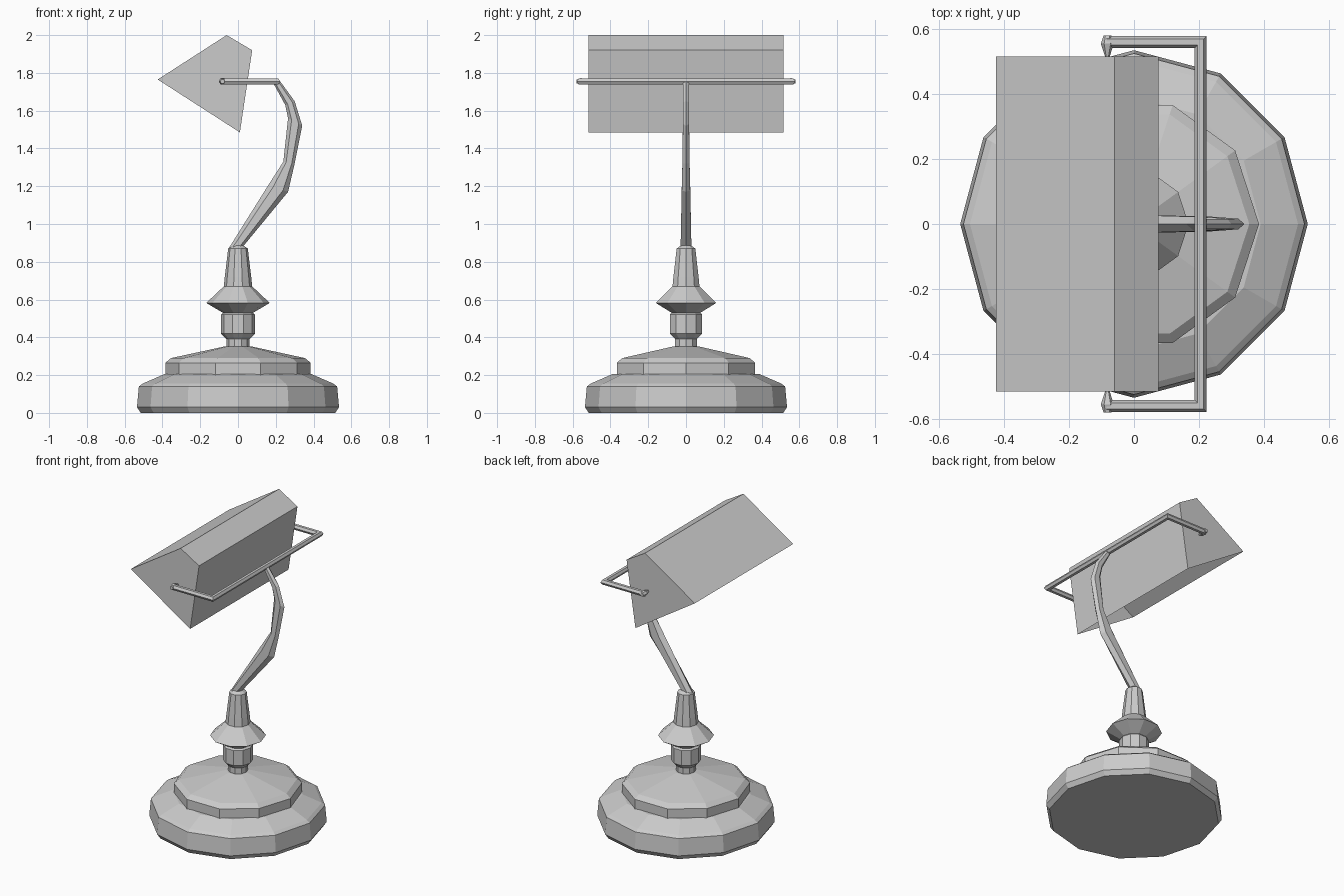
import bpy, bmesh, math
from mathutils import Vector

if "Cube" in bpy.data.objects:
    bpy.data.objects.remove(bpy.data.objects["Cube"])


def finish(name, bm, fix_normals=True):
    if fix_normals:
        bmesh.ops.recalc_face_normals(bm, faces=bm.faces)
    mesh = bpy.data.meshes.new(name)
    bm.to_mesh(mesh)
    bm.free()
    ob = bpy.data.objects.new(name, mesh)
    bpy.context.collection.objects.link(ob)
    return ob


def loft(name, rings):
    """Skin a list of equal-length point loops and cap both ends."""
    bm = bmesh.new()
    loops = [[bm.verts.new(p) for p in ring] for ring in rings]
    n = len(loops[0])
    for a, b in zip(loops, loops[1:]):
        for i in range(n):
            j = (i + 1) % n
            bm.faces.new((a[i], a[j], b[j], b[i]))
    bm.faces.new(loops[0][::-1])
    bm.faces.new(loops[-1])
    return finish(name, bm)


def lathe(name, profile, sides, turn=0.0):
    angles = [turn + math.tau * i / sides for i in range(sides)]
    return loft(name, [[(r * math.cos(a), r * math.sin(a), z) for a in angles]
                       for r, z in profile])


def tube(name, path, radius, sides=6):
    """Mitred tube through a horizontal path."""
    pts = [Vector(p) for p in path]
    up = Vector((0, 0, 1))
    rings = []
    for i, p in enumerate(pts):
        d0 = (p - pts[max(i - 1, 0)]).normalized()
        d1 = (pts[min(i + 1, len(pts) - 1)] - p).normalized()
        d = (d0 + d1).normalized()
        stretch = 1 / max(d.dot(d1 if d1.length else d0), 0.5)
        side = d.cross(up) * stretch
        rings.append([p + radius * (side * math.cos(t) + up * math.sin(t))
                      for t in (math.tau * k / sides for k in range(sides))])
    return loft(name, rings)


# Stepped foot
lathe("base_plate", [(0.515, 0), (0.535, 0.03), (0.525, 0.14), (0.505, 0.155),
                     (0.39, 0.205)], 12)
lathe("base_step", [(0.385, 0.19), (0.385, 0.265), (0.355, 0.29),
                    (0.07, 0.352)], 10)

# Turned stem with flared collar
lathe("stem", [(0.06, 0.345), (0.06, 0.39), (0.09, 0.42), (0.09, 0.52),
               (0.08, 0.53), (0.168, 0.582), (0.075, 0.67), (0.07, 0.72),
               (0.052, 0.87), (0.03, 0.885)], 10)

# Curved arm: inner point, outer point (x, z) and half width in y
sections = [((-0.05, 0.87), (0.03, 0.885), 0.033),
            ((0.16, 1.205), (0.265, 1.17), 0.026),
            ((0.24, 1.33), (0.30, 1.32), 0.022),
            ((0.265, 1.56), (0.34, 1.52), 0.019),
            ((0.25, 1.63), (0.30, 1.65), 0.018),
            ((0.19, 1.74), (0.22, 1.76), 0.017)]
rings = []
for (xi, zi), (xo, zo), w in sections:
    mid = Vector(((xi + xo) / 2, 0, (zi + zo) / 2))
    half = Vector(((xo - xi) / 2, 0, (zo - zi) / 2))
    rings.append([mid + half * math.cos(t) + Vector((0, w * math.sin(t), 0))
                  for t in (math.tau * k / 6 for k in range(6))])
loft("arm", rings)

# Yoke holding the shade, with a pivot pin at each end
Z = 1.755
tube("yoke", [(-0.085, -0.56, Z), (0.205, -0.56, Z),
              (0.205, 0.56, Z), (-0.085, 0.56, Z)], 0.018)
for label, s in (("front", -1), ("back", 1)):
    loft("pivot_pin_" + label,
         [[(-0.082 + r * math.cos(t), s * y, Z + r * math.sin(t))
           for t in (math.tau * k / 6 for k in range(6))]
          for y, r in ((0.58, 0.012), (0.555, 0.02), (0.512, 0.006))])

# Tilted trough shade, open on its lower face
section = [(-0.425, 1.765), (-0.06, 2.0), (0.075, 1.92), (0.01, 1.485)]
bm = bmesh.new()
front, back = [[bm.verts.new((x, y, z)) for x, z in section]
               for y in (-0.515, 0.515)]
for i in range(3):
    bm.faces.new((front[i], front[i + 1], back[i + 1], back[i]))
bm.faces.new(front[::-1])
bm.faces.new(back)
finish("shade", bm)
